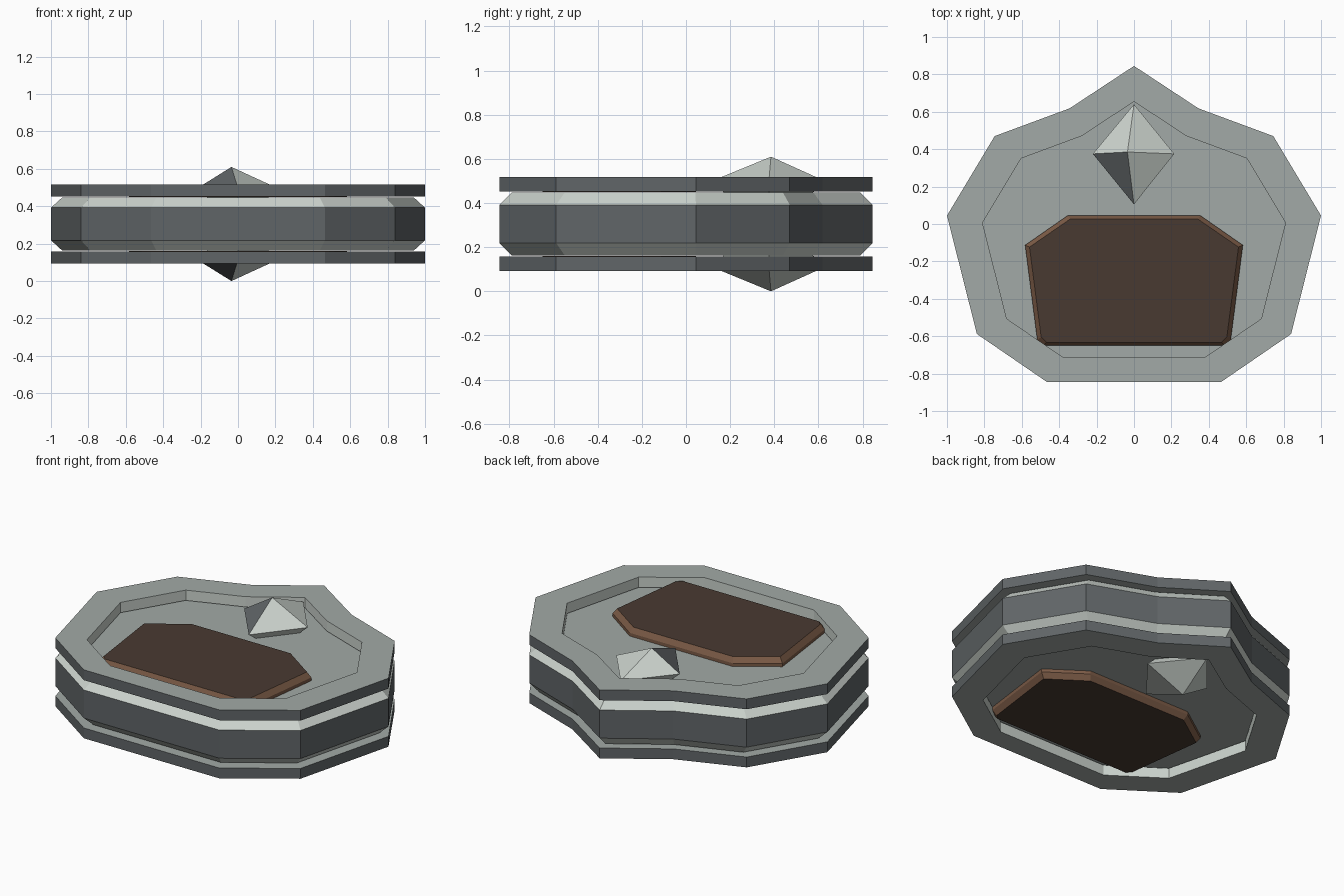
import bpy, bmesh

if "Cube" in bpy.data.objects:
    bpy.data.objects.remove(bpy.data.objects["Cube"])

H = 0.61  # total height; the model mirrors about half of this


def mat(name, col):
    m = bpy.data.materials.new(name)
    m.diffuse_color = (*col, 1)
    m.use_nodes = True
    m.node_tree.nodes["Principled BSDF"].inputs["Base Color"].default_value = m.diffuse_color
    return m


DARK = mat("dark grey", (0.117, 0.130, 0.137))
MID = mat("mid grey", (0.36, 0.40, 0.385))
LIGHT = mat("light grey", (0.60, 0.65, 0.61))
BROWN = mat("brown", (0.20, 0.105, 0.062))
DEEP = mat("dark brown", (0.066, 0.042, 0.031))
MATS = [DARK, MID, LIGHT, BROWN, DEEP]


def mirrored(half):
    """Close a right-hand half outline by mirroring it in x."""
    return half + [(-x, y) for x, y in reversed(half) if x > 0.001]


def scaled(pts, sx, sy, cx=0, cy=0, dy=0):
    return [(cx + (x - cx) * sx, cy + (y - cy) * sy + dy) for x, y in pts]


def stack(name, loops, bands, start=None, end=None, closed=False, flip=False):
    """Bridge (outline, z) loops; one material per band, optional end caps."""
    bm = bmesh.new()
    rows = [[bm.verts.new((x, y, H - z if flip else z)) for x, y in pts]
            for pts, z in loops]
    if closed:
        rows.append(rows[0])
    n = len(rows[0])
    for a, b, m in zip(rows, rows[1:], bands):
        for i in range(n):
            j = (i + 1) % n
            bm.faces.new((a[i], a[j], b[j], b[i])).material_index = MATS.index(m)
    if start:
        bm.faces.new(rows[0][::-1]).material_index = MATS.index(start)
    if end:
        bm.faces.new(rows[-1]).material_index = MATS.index(end)
    return finish(name, bm)


def finish(name, bm):
    bmesh.ops.recalc_face_normals(bm, faces=bm.faces[:])
    me = bpy.data.meshes.new(name)
    bm.to_mesh(me)
    bm.free()
    for m in MATS:
        me.materials.append(m)
    ob = bpy.data.objects.new(name, me)
    bpy.context.collection.objects.link(ob)
    return ob


# Outlines
outer = mirrored([(0, 0.845), (0.345, 0.618), (0.745, 0.47), (1, 0.045),
                  (0.84, -0.588), (0.465, -0.845)])
inner = scaled(outer, 0.81, 0.81, dy=-0.03)
waist = scaled(outer, 0.94, 0.935)
slab = mirrored([(0.355, 0.045), (0.582, -0.113), (0.517, -0.62), (0.487, -0.65)])
slab_top = scaled(slab, 0.96, 0.95, cy=-0.32)

# Central body with chamfered rims
stack("body", [(waist, H - 0.447), (outer, H - 0.392), (outer, 0.392), (waist, 0.447)],
      [LIGHT, DARK, LIGHT], start=MID, end=MID)

for side, flip in (("upper", False), ("lower", True)):
    # Raised border ring
    stack(side + "_rim", [(outer, 0.453), (outer, 0.517), (inner, 0.517), (inner, 0.453)],
          [DARK, MID, LIGHT, MID], closed=True, flip=flip)

    # Brown panel with sloped edge
    stack(side + "_panel", [(slab, 0.45), (slab, 0.47), (slab_top, 0.502)],
          [BROWN, BROWN], start=BROWN, end=DEEP, flip=flip)

    # Faceted stud: four corners, off-centre apex, one dark facet
    bm = bmesh.new()
    corners = [(0, 0.64), (0.215, 0.375), (0, 0.105), (-0.22, 0.375)]
    z = lambda v: H - v if flip else v
    base = [bm.verts.new((x, y, z(0.495))) for x, y in corners]
    foot = [bm.verts.new((x * 0.75, 0.375 + (y - 0.375) * 0.75, z(0.447)))
            for x, y in corners]
    tip = bm.verts.new((-0.035, 0.385, z(0.61)))
    for i in range(4):
        j = (i + 1) % 4
        bm.faces.new((base[i], base[j], tip)).material_index = 0 if i == 2 else 2
        bm.faces.new((foot[i], foot[j], base[j], base[i])).material_index = 2
    bm.faces.new(foot).material_index = 2
    finish(side + "_stud", bm)
